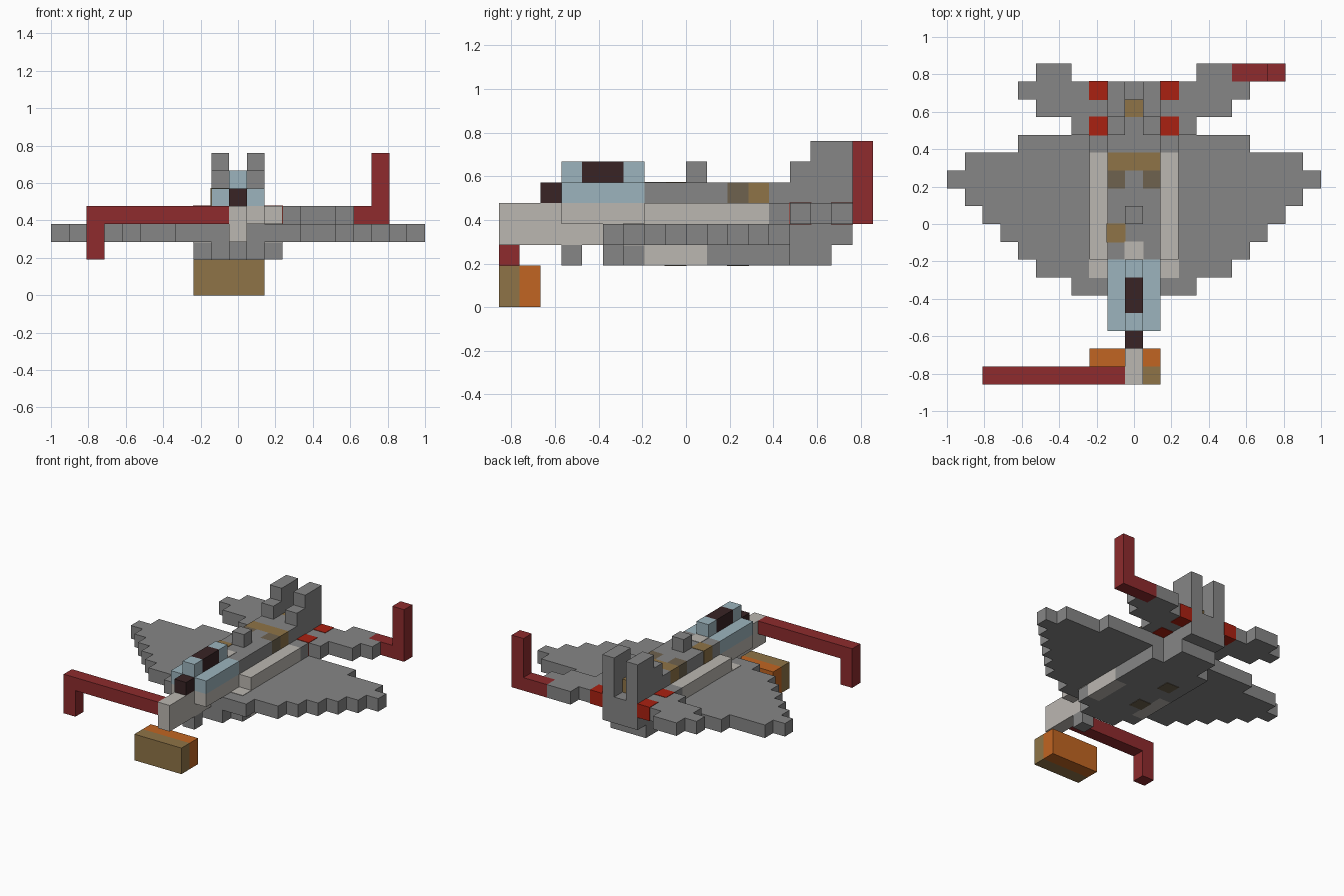
import bpy
import bmesh

cube = bpy.data.objects.get("Cube")
if cube:
    bpy.data.objects.remove(cube, do_unlink=True)

U = 2 / 21  # edge of one block


def material(name, rgb):
    lin = [((c / 255 + 0.055) / 1.055) ** 2.4 for c in rgb] + [1]
    m = bpy.data.materials.new(name)
    m.use_nodes = True
    m.diffuse_color = lin
    m.node_tree.nodes["Principled BSDF"].inputs["Base Color"].default_value = lin
    return m


GREY = material("hull grey", (134, 134, 134))
PALE = material("pale panel", (187, 183, 177))
RED = material("dark red", (142, 43, 45))
SCARLET = material("scarlet", (170, 33, 17))
TAN = material("tan", (143, 116, 71))
BROWN = material("dull brown", (110, 98, 78))
ORANGE = material("orange", (193, 101, 34))
BLUE = material("glass blue", (156, 180, 189))
DARK = material("dark glass", (56, 36, 37))


def finish(name, bm, mat):
    bmesh.ops.recalc_face_normals(bm, faces=bm.faces)
    mesh = bpy.data.meshes.new(name)
    bm.to_mesh(mesh)
    bm.free()
    mesh.materials.append(mat)
    bpy.context.collection.objects.link(bpy.data.objects.new(name, mesh))


def block(name, mat, x, y, z, grow=0.0):
    """Box over inclusive block ranges; x counts from the centre, y from the nose."""
    spans = []
    for (a, b), shift in ((x, -0.5), (y, -9), (z, 0)):
        spans.append(((a + shift) * U - grow, (b + 1 + shift) * U + grow))
    bm = bmesh.new()
    bmesh.ops.create_cube(bm, size=1)
    for v in bm.verts:
        for axis, (lo, hi) in enumerate(spans):
            v.co[axis] = hi if v.co[axis] > 0 else lo
    finish(name, bm, mat)


def pair(name, mat, x, y, z, grow=0.0):
    block("left_" + name, mat, x, y, z, grow)
    block("right_" + name, mat, (-x[1], -x[0]), y, z, grow)


def stepped_plate(name, mat, widths, first, level):
    """Symmetric stepped outline, one half width per row, extruded one block."""
    side = []
    for row, w in enumerate(widths):
        for end in (0, 1):
            p = ((w + 0.5) * U, (first + row + end - 9) * U)
            if p not in side:
                side.append(p)
    outline = side + [(-px, py) for px, py in reversed(side)]
    bm = bmesh.new()
    face = bm.faces.new([bm.verts.new((px, py, level * U)) for px, py in outline])
    out = bmesh.ops.extrude_face_region(bm, geom=[face])
    verts = [g for g in out["geom"] if isinstance(g, bmesh.types.BMVert)]
    bmesh.ops.translate(bm, verts=verts, vec=(0, 0, U))
    finish(name, bm, mat)


# Wings and tail plane
stepped_plate("main_wing", GREY, [3, 5, 6, 7, 8, 9, 10, 9, 6], 5, 3)
stepped_plate("tail_plane", GREY, [3, 5, 6], 14, 4)
pair("tail_tip", GREY, (4, 5), (17, 17), (4, 4))
for row in (14, 16):
    pair("tail_marking", SCARLET, (2, 2), (row, row), (4, 4), 0.003)
pair("wing_root_patch", PALE, (2, 2), (6, 6), (3, 3), 0.003)

# Belly
block("belly", GREY, (-1, 1), (5, 15), (2, 2))
pair("belly_front", GREY, (2, 2), (6, 6), (2, 2))
pair("belly_panel", PALE, (2, 2), (7, 9), (2, 2))
pair("belly_rear", GREY, (2, 2), (10, 13), (2, 2))
block("tail_keel", GREY, (-1, 1), (14, 16), (3, 3))
block("nose_wheel", GREY, (0, 0), (3, 3), (2, 2))
block("belly_patch", BROWN, (-1, -1), (8, 8), (2, 2), 0.003)
block("belly_rear_patch", BROWN, (-1, -1), (11, 11), (2, 2), 0.003)

# Nose and cockpit
block("nose_beam", PALE, (0, 0), (0, 4), (3, 4))
block("cockpit_floor", PALE, (0, 0), (5, 6), (4, 4))
pair("cockpit_side", PALE, (1, 1), (3, 6), (4, 4))
block("canopy_base", BLUE, (-1, 1), (3, 6), (5, 5))
block("canopy_front", BLUE, (0, 0), (3, 3), (6, 6))
block("canopy_window", DARK, (0, 0), (4, 5), (6, 6))
block("canopy_rear", BLUE, (0, 0), (6, 6), (6, 6))
block("nose_window", DARK, (0, 0), (2, 2), (5, 5))

# Fuselage
block("fuselage_core", GREY, (-1, 1), (7, 13), (4, 4))
pair("side_rail", PALE, (2, 2), (7, 12), (4, 4))
pair("rail_end", GREY, (2, 2), (13, 13), (4, 4))
block("spine_front", GREY, (-1, 1), (7, 10), (5, 5))
block("spine_middle", GREY, (0, 0), (11, 11), (5, 5))
pair("spine_vent", BROWN, (1, 1), (11, 11), (5, 5))
block("spine_band", TAN, (-1, 1), (12, 12), (5, 5))
block("spine_rear", GREY, (-1, 1), (13, 13), (5, 5))
block("spine_tail", GREY, (0, 0), (14, 14), (5, 5))
block("spine_cap", TAN, (0, 0), (15, 15), (5, 5))
block("spine_knob", GREY, (0, 0), (9, 9), (6, 6))
block("spine_pale_patch", PALE, (0, 0), (7, 7), (5, 5), 0.003)
block("spine_tan_patch", TAN, (-1, -1), (8, 8), (5, 5), 0.003)

# Twin tail fins
pair("fin_base", GREY, (1, 1), (14, 16), (5, 6))
pair("fin_top", GREY, (1, 1), (15, 16), (7, 7))

# Red arms at the nose and tail
block("nose_arm", RED, (-8, -1), (0, 0), (4, 4))
block("nose_arm_drop", RED, (-8, -8), (0, 0), (2, 3))
block("tail_arm", RED, (6, 7), (17, 17), (4, 4))
block("tail_arm_post", RED, (8, 8), (17, 17), (4, 7))

# Hanging crate under the nose
block("crate_front", TAN, (-2, 1), (0, 0), (0, 1))
block("crate_back", ORANGE, (-2, 1), (1, 1), (0, 1))
